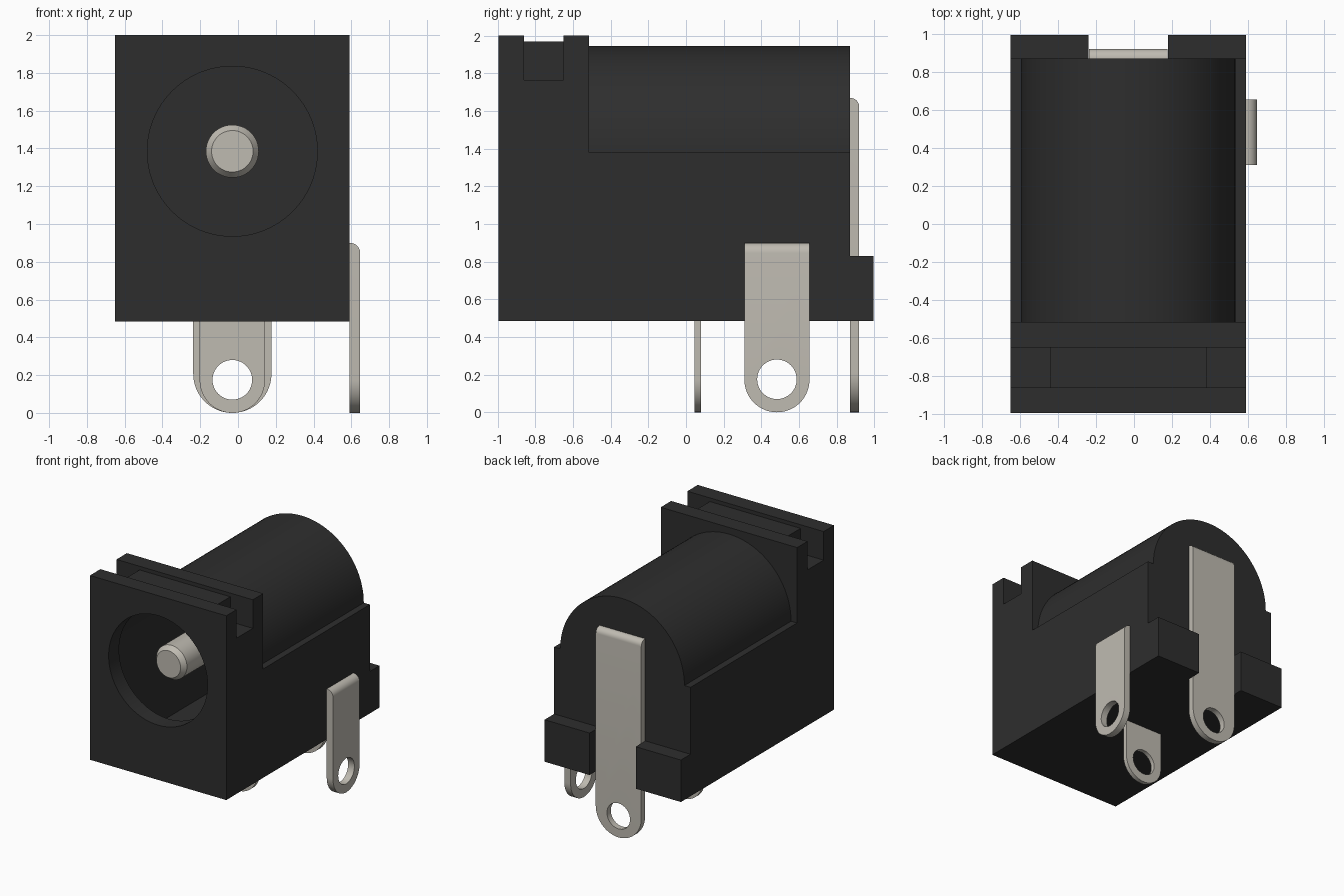
import bpy, bmesh, math
from mathutils import Matrix, Vector

if "Cube" in bpy.data.objects:
    bpy.data.objects.remove(bpy.data.objects["Cube"], do_unlink=True)

CX = -0.03            # centre line of the housing
BORE_Z = 1.385        # height of the socket axis


def material(name, rgb, rough):
    m = bpy.data.materials.new(name)
    m.use_nodes = True
    m.diffuse_color = (*rgb, 1)
    bsdf = m.node_tree.nodes["Principled BSDF"]
    bsdf.inputs["Base Color"].default_value = (*rgb, 1)
    bsdf.inputs["Roughness"].default_value = rough
    return m


BLACK = material("black plastic", (0.027, 0.027, 0.027), 0.6)
METAL = material("tinned metal", (0.52, 0.495, 0.44), 0.5)


def finish(name, bm, mat):
    bmesh.ops.recalc_face_normals(bm, faces=bm.faces)
    me = bpy.data.meshes.new(name)
    bm.to_mesh(me)
    bm.free()
    ob = bpy.data.objects.new(name, me)
    bpy.context.collection.objects.link(ob)
    me.materials.append(mat)
    return ob


def prism(name, pts, start, end, mat):
    """Extrude a list of 3D points from their plane along start -> end."""
    bm = bmesh.new()
    face = bm.faces.new([bm.verts.new(Vector(p) + Vector(start)) for p in pts])
    out = bmesh.ops.extrude_face_region(bm, geom=[face])
    verts = [g for g in out["geom"] if isinstance(g, bmesh.types.BMVert)]
    bmesh.ops.translate(bm, verts=verts, vec=Vector(end) - Vector(start))
    return finish(name, bm, mat)


def box(name, x0, x1, y0, y1, z0, z1, mat=BLACK):
    pts = [(x0, 0, z0), (x1, 0, z0), (x1, 0, z1), (x0, 0, z1)]
    return prism(name, pts, (0, y0, 0), (0, y1, 0), mat)


def arc(x, z, r, a0, a1, n):
    angles = [math.radians(a0 + (a1 - a0) * i / n) for i in range(n + 1)]
    return [(x + r * math.cos(a), 0, z + r * math.sin(a)) for a in angles]


def cylinder(name, x, z, r, y0, y1, mat=BLACK, n=96):
    return prism(name, arc(x, z, r, 0, 360, n)[:-1], (0, y0, 0), (0, y1, 0), mat)


def activate(ob):
    bpy.ops.object.select_all(action="DESELECT")
    ob.select_set(True)
    bpy.context.view_layer.objects.active = ob


def combine(ob, tool, op):
    """Apply a boolean and throw the tool away."""
    activate(ob)
    mod = ob.modifiers.new("boolean", "BOOLEAN")
    mod.object, mod.operation, mod.solver = tool, op, "EXACT"
    bpy.ops.object.modifier_apply(modifier=mod.name)
    bpy.data.objects.remove(tool, do_unlink=True)


def smooth(ob):
    activate(ob)
    bpy.ops.object.shade_smooth_by_angle(angle=math.radians(25))


# Housing: side profile with tall front, low rear and rear feet
side = [(-0.995, 0.485), (0.995, 0.485), (0.995, 0.83), (0.87, 0.83),
        (0.87, 1.38), (-0.515, 1.38), (-0.515, 2.0), (-0.995, 2.0)]
housing = prism("housing", [(0, y, z) for y, z in side],
                (-0.65, 0, 0), (0.59, 0, 0), BLACK)
combine(housing, cylinder("barrel", CX, 1.38, 0.565, -0.7, 0.87), "UNION")

# Gap between the feet
combine(housing, box("foot_gap", -0.24, 0.18, 0.87, 1.2, 0.3, 1.0), "DIFFERENCE")

# Groove across the top, deeper at both ends
combine(housing, box("groove", -0.8, 0.8, -0.86, -0.65, 1.97, 2.2), "DIFFERENCE")
for x0, x1 in ((-0.8, -0.44), (0.385, 0.8)):
    combine(housing, box("notch", x0, x1, -0.86, -0.65, 1.765, 2.2), "DIFFERENCE")

# Arched inner chamber and round socket opening
chamber = arc(CX, BORE_Z, 0.48, 0, 180, 48) + [(CX - 0.48, 0, 0.56), (CX + 0.48, 0, 0.56)]
combine(housing, prism("chamber", chamber, (0, -0.86, 0), (0, 0.76, 0), BLACK), "DIFFERENCE")
combine(housing, cylinder("opening", CX, BORE_Z, 0.45, -1.2, -0.8), "DIFFERENCE")
smooth(housing)

# Centre contact with a chamfered tip
bm = bmesh.new()
rings = []
for y, r in ((-0.86, 0.11), (-0.82, 0.14), (0.8, 0.14)):
    rings.append([bm.verts.new((p[0], y, p[2]))
                  for p in arc(CX, BORE_Z, r, 0, 360, 48)[:-1]])
for a, b in zip(rings, rings[1:]):
    for i in range(len(a)):
        j = (i + 1) % len(a)
        bm.faces.new((a[i], a[j], b[j], b[i]))
bm.faces.new(rings[0])
bm.faces.new(rings[-1])
smooth(finish("centre_contact", bm, METAL))


def terminal(name, half, top, thick, place, bend):
    """Flat tab with rounded foot and eyelet; its outer side faces local +y."""
    pts = arc(0, half, half, 180, 360, 40) + [(half, 0, top), (-half, 0, top)]
    tab = prism(name, pts, (0, 0, 0), (0, thick, 0), METAL)
    combine(tab, cylinder("eyelet", 0, 0.175, 0.105, -0.2, 0.2, METAL, 48), "DIFFERENCE")
    if bend:
        bm = bmesh.new()
        bm.from_mesh(tab.data)
        edges = [e for e in bm.edges
                 if all(v.co.z > top - 0.001 and v.co.y > thick - 0.001 for v in e.verts)]
        bmesh.ops.bevel(bm, geom=edges, offset=thick * 0.95, segments=8,
                        profile=0.5, affect="EDGES")
        bm.to_mesh(tab.data)
        bm.free()
    tab.data.transform(place)
    smooth(tab)


# Three solder terminals
terminal("rear_terminal", 0.207, 1.67, 0.05, Matrix.Translation((CX, 0.87, 0)), True)
terminal("middle_terminal", 0.173, 0.52, 0.035, Matrix.Translation((CX, 0.045, 0)), False)
terminal("side_terminal", 0.173, 0.9, 0.057,
         Matrix.Translation((0.59, 0.483, 0)) @ Matrix.Rotation(-math.pi / 2, 4, "Z"), True)
